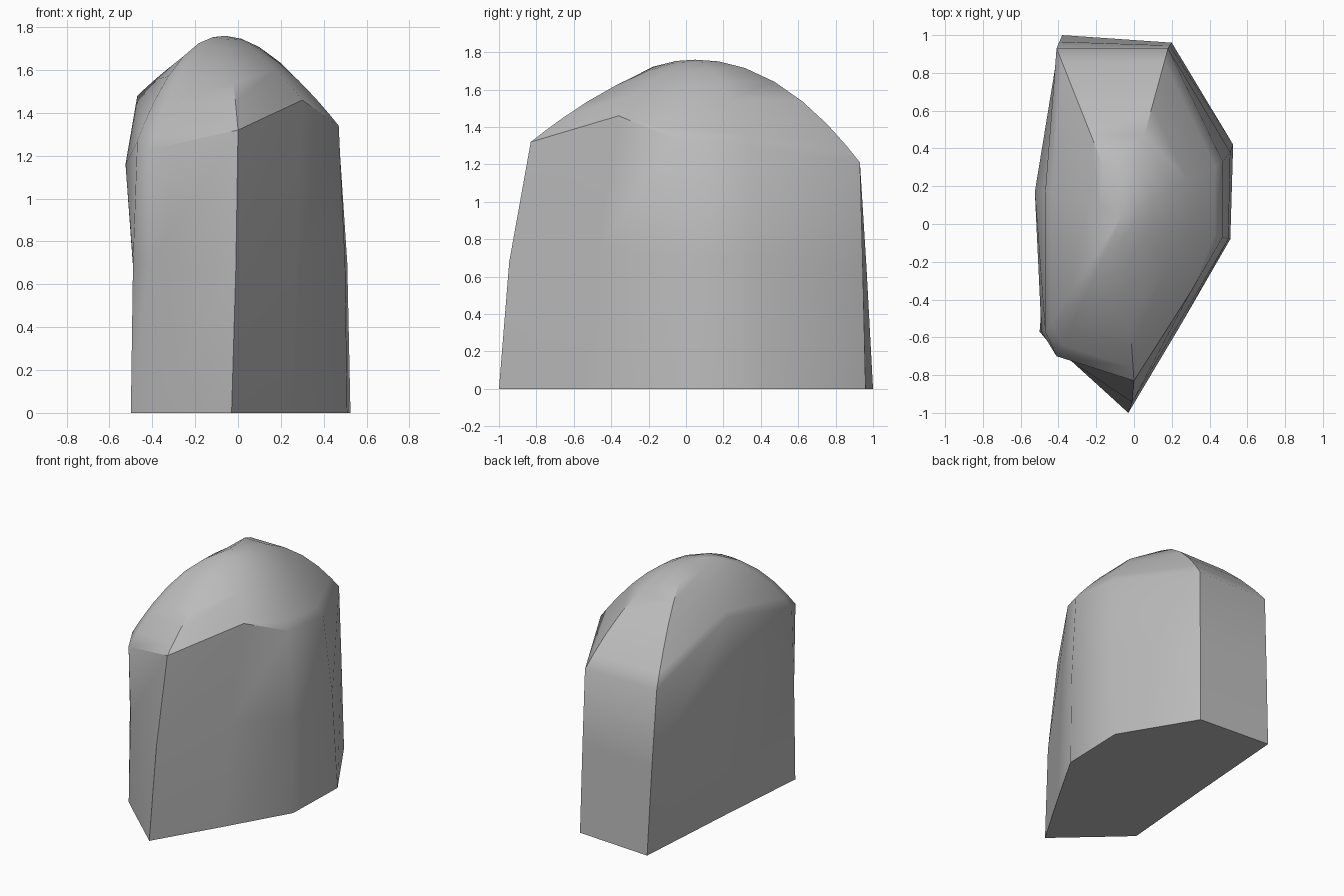
import bpy, bmesh, math
from mathutils import Vector

cube = bpy.data.objects.get("Cube")
if cube:
    bpy.data.objects.remove(cube, do_unlink=True)

stone = bpy.data.materials.new("grey stone")
stone.use_nodes = True
colour = (0.5, 0.5, 0.5, 1)
stone.diffuse_color = colour
stone.node_tree.nodes["Principled BSDF"].inputs["Base Color"].default_value = colour

# Columns around the boulder: base corner, bulge below the rim, rim, dome roundness
columns = [
    ((-.03, -1), (-.01, -.945, .68), (0, -.83, 1.32), 1.6),
    ((.25, -.53), (.27, -.47, .75), (.30, -.36, 1.46), 1.5),
    ((.51, -.08), (.50, -.08, .70), (.47, -.07, 1.34), 1.6),
    ((.525, .42), (.51, .38, .70), (.47, .33, 1.30), 1.8),
    ((.20, .96), (.19, .945, .65), (.18, .93, 1.21), 2.1),
    ((-.38, 1), (-.395, .965, .65), (-.41, .93, 1.21), 2.1),
    ((-.44, .17), (-.525, .17, 1.16), (-.47, .17, 1.48), 1.4),
    ((-.50, -.57), (-.49, -.57, .70), (-.47, -.57, 1.27), 2.2),
    ((-.42, -.645), (-.415, -.67, .70), (-.41, -.70, 1.23), 2.2),
]
peak = Vector((-.06, .05, 1.76))
steps = (.08, .2, .35, .52, .7, .86)

bm = bmesh.new()


def dome_point(rim, t, power):
    """Point on the curve that rises from the rim and levels off at the peak."""
    p = Vector(rim).lerp(peak, t)
    p.z = rim[2] + (peak.z - rim[2]) * (1 - (1 - t) ** power)
    return bm.verts.new(p)


# Walls and dome as stacked rings
rings = [[bm.verts.new((*c[0], 0)) for c in columns],
         [bm.verts.new(c[1]) for c in columns],
         [bm.verts.new(c[2]) for c in columns]]
rings += [[dome_point(c[2], t, c[3]) for c in columns] for t in steps]
n = len(columns)
for low, high in zip(rings, rings[1:]):
    for i in range(n):
        j = (i + 1) % n
        bm.faces.new((low[i], low[j], high[j], high[i]))

# Flat underside and peak
bm.faces.new(rings[0][::-1])
top = bm.verts.new(peak)
for i in range(n):
    bm.faces.new((rings[-1][i], rings[-1][(i + 1) % n], top))
bmesh.ops.recalc_face_normals(bm, faces=bm.faces)

mesh = bpy.data.meshes.new("boulder")
bm.to_mesh(mesh)
bm.free()
mesh.materials.append(stone)
boulder = bpy.data.objects.new("boulder", mesh)
bpy.context.collection.objects.link(boulder)
bpy.context.view_layer.objects.active = boulder
boulder.select_set(True)
bpy.ops.object.shade_smooth_by_angle(angle=math.radians(36))
